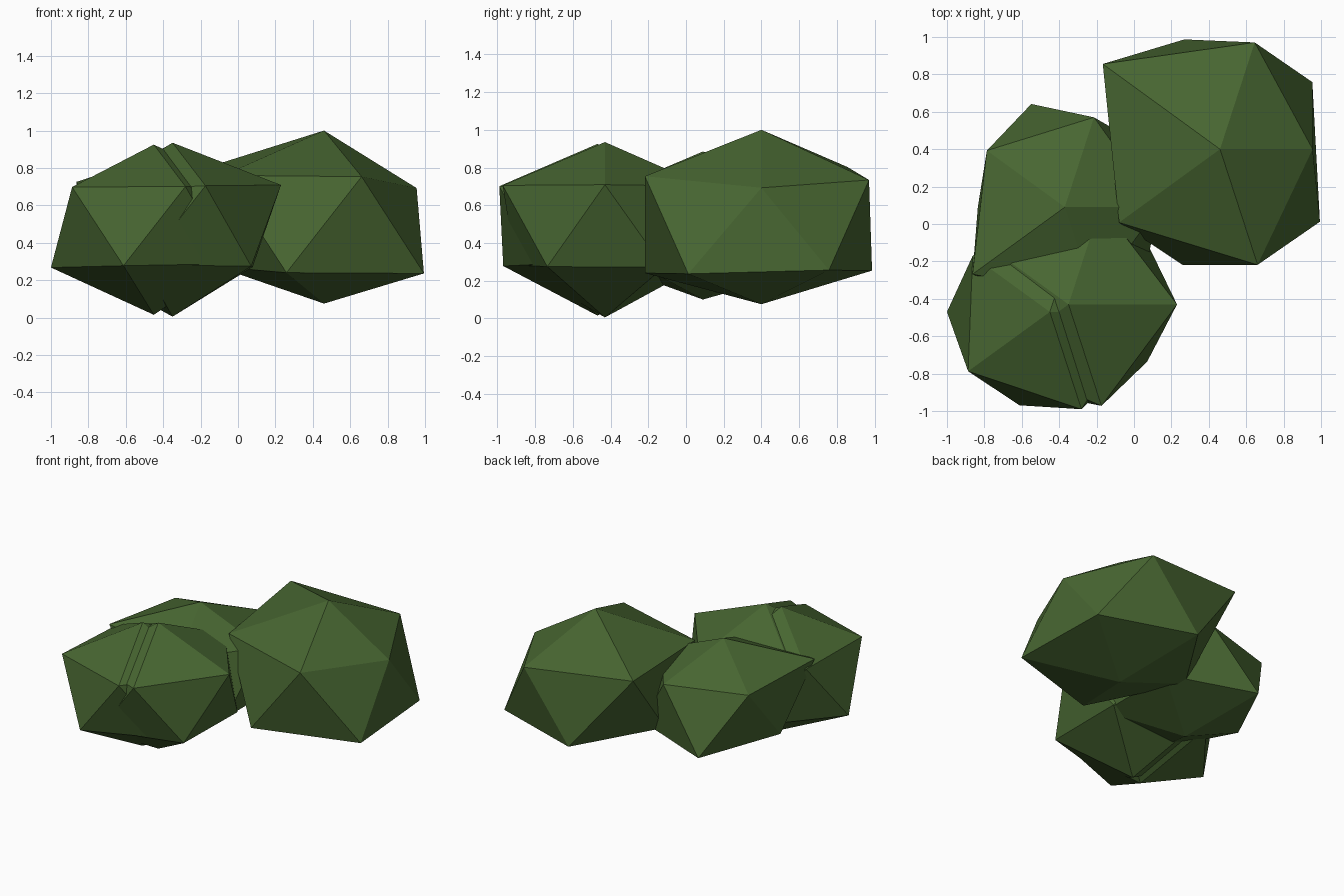
import bpy
import bmesh
import math

if "Cube" in bpy.data.objects:
    bpy.data.objects.remove(bpy.data.objects["Cube"])

SLOPE = 0.395  # ring height relative to ring radius

leaf = bpy.data.materials.new("leaf green")
leaf.diffuse_color = (0.064, 0.133, 0.031, 1.0)
leaf.use_nodes = True
leaf.node_tree.nodes["Principled BSDF"].inputs["Base Color"].default_value = leaf.diffuse_color


def foliage(name, centre, top, bottom, upper, lower):
    """Irregular twenty-sided clump: two poles and two staggered rings of five."""
    cx, cy, cz = centre
    bm = bmesh.new()

    def ring(radii, start, side):
        verts = []
        for i, r in enumerate(radii):
            a = math.radians(start + 72 * i)
            verts.append(bm.verts.new((cx + r * math.cos(a),
                                       cy + r * math.sin(a),
                                       cz + side * SLOPE * r)))
        return verts

    up = ring(upper, 0, 1)
    low = ring(lower, 36, -1)
    apex = bm.verts.new((cx, cy, top))
    base = bm.verts.new((cx, cy, bottom))
    for i in range(5):
        j = (i + 1) % 5
        bm.faces.new((apex, up[i], up[j]))
        bm.faces.new((up[i], low[i], up[j]))
        bm.faces.new((up[j], low[i], low[j]))
        bm.faces.new((base, low[j], low[i]))
    bmesh.ops.recalc_face_normals(bm, faces=bm.faces)
    mesh = bpy.data.meshes.new(name)
    bm.to_mesh(mesh)
    bm.free()
    mesh.materials.append(leaf)
    bpy.context.collection.objects.link(bpy.data.objects.new(name, mesh))


# Large clump at the back right
foliage("large_foliage", (0.46, 0.40, 0.497), 1.0, 0.075,
        (0.495, 0.60, 0.775, 0.667, 0.65), (0.61, 0.617, 0.57, 0.65, 0.66))
# Middle clump at the back left
foliage("middle_foliage", (-0.37, 0.09, 0.485), 0.885, 0.10,
        (0.50, 0.505, 0.515, 0.61, 0.50), (0.54, 0.58, 0.465, 0.52, 0.54))
# Two overlapping clumps at the front left
foliage("front_inner_foliage", (-0.35, -0.43, 0.48), 0.935, 0.005,
        (0.58, 0.56, 0.52, 0.50, 0.57), (0.53, 0.52, 0.50, 0.50, 0.52))
foliage("front_outer_foliage", (-0.45, -0.47, 0.485), 0.925, 0.015,
        (0.50, 0.52, 0.51, 0.54, 0.547), (0.50, 0.52, 0.55, 0.525, 0.50))
